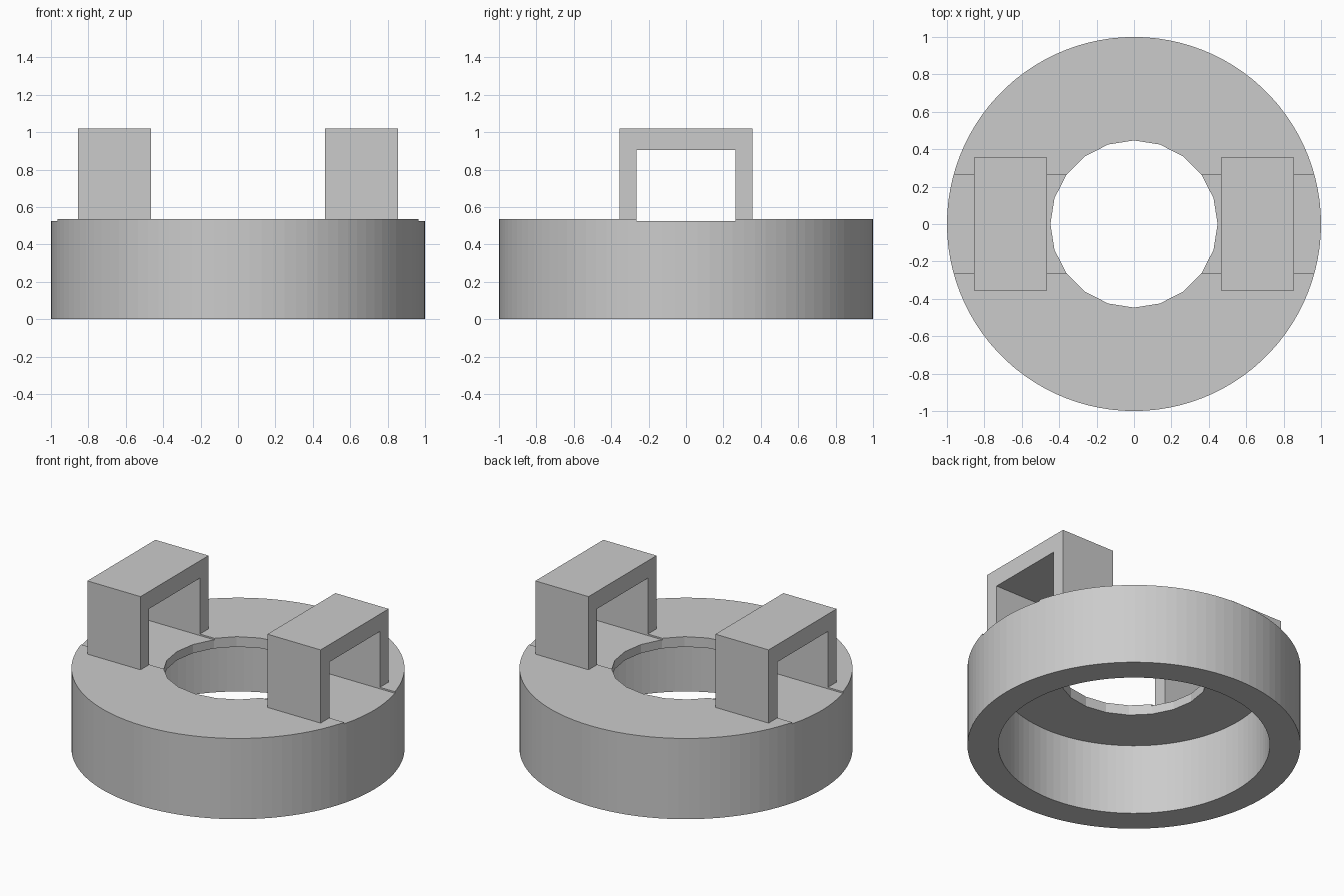
import bpy
import bmesh

cube = bpy.data.objects.get("Cube")
if cube:
    bpy.data.objects.remove(cube, do_unlink=True)

HEIGHT = 0.535       # top of the ring
GROOVE_Z = 0.525     # floor of the shallow groove
CEILING = 0.468      # roof of the cavity underneath
GAP = 0.265          # half width of groove and bridge openings

grey = bpy.data.materials.new("plain grey")
grey.use_nodes = True
colour = (0.6, 0.6, 0.6, 1)
grey.diffuse_color = colour
grey.node_tree.nodes["Principled BSDF"].inputs["Base Color"].default_value = colour


def finish(bm, name):
    bmesh.ops.recalc_face_normals(bm, faces=bm.faces)
    mesh = bpy.data.meshes.new(name)
    bm.to_mesh(mesh)
    bm.free()
    mesh.materials.append(grey)
    obj = bpy.data.objects.new(name, mesh)
    bpy.context.collection.objects.link(obj)
    return obj


def cylinder(name, radius, z0, z1, sides):
    bm = bmesh.new()
    bmesh.ops.create_cone(bm, cap_ends=True, segments=sides,
                          radius1=radius, radius2=radius, depth=z1 - z0)
    bmesh.ops.translate(bm, verts=bm.verts, vec=(0, 0, (z0 + z1) / 2))
    return finish(bm, name)


def extrude_x(name, profile, x0, x1):
    """Extrude a closed (y, z) outline along x."""
    bm = bmesh.new()
    face = bm.faces.new([bm.verts.new((x0, y, z)) for y, z in profile])
    ext = bmesh.ops.extrude_face_region(bm, geom=[face])
    moved = [v for v in ext["geom"] if isinstance(v, bmesh.types.BMVert)]
    bmesh.ops.translate(bm, verts=moved, vec=(x1 - x0, 0, 0))
    return finish(bm, name)


def cut(target, cutter):
    cutter.hide_render = True
    mod = target.modifiers.new(cutter.name, "BOOLEAN")
    mod.operation = "DIFFERENCE"
    mod.solver = "EXACT"
    mod.object = cutter
    bpy.context.view_layer.objects.active = target
    bpy.ops.object.modifier_apply(modifier=mod.name)
    bpy.data.objects.remove(cutter, do_unlink=True)


# Ring body: open cavity below, faceted hole and shallow groove on top
ring = cylinder("ring_body", 1, 0, HEIGHT, 100)
cut(ring, cylinder("cavity_cutter", 0.815, -0.1, CEILING, 100))
cut(ring, cylinder("hole_cutter", 0.447, 0.3, 0.8, 20))
groove = [(-GAP, GROOVE_Z), (GAP, GROOVE_Z), (GAP, 0.7), (-GAP, 0.7)]
cut(ring, extrude_x("groove_cutter", groove, -1.2, 1.2))

# Two square arches standing astride the groove
half = [(GAP, 0.905), (GAP, HEIGHT), (0.356, HEIGHT), (0.356, 1.02)]
arch = half + [(-y, z) for y, z in reversed(half)]
for name, x0, x1 in (("left_arch", 0.465, 0.855), ("right_arch", -0.855, -0.465)):
    extrude_x(name, arch, x0, x1)
